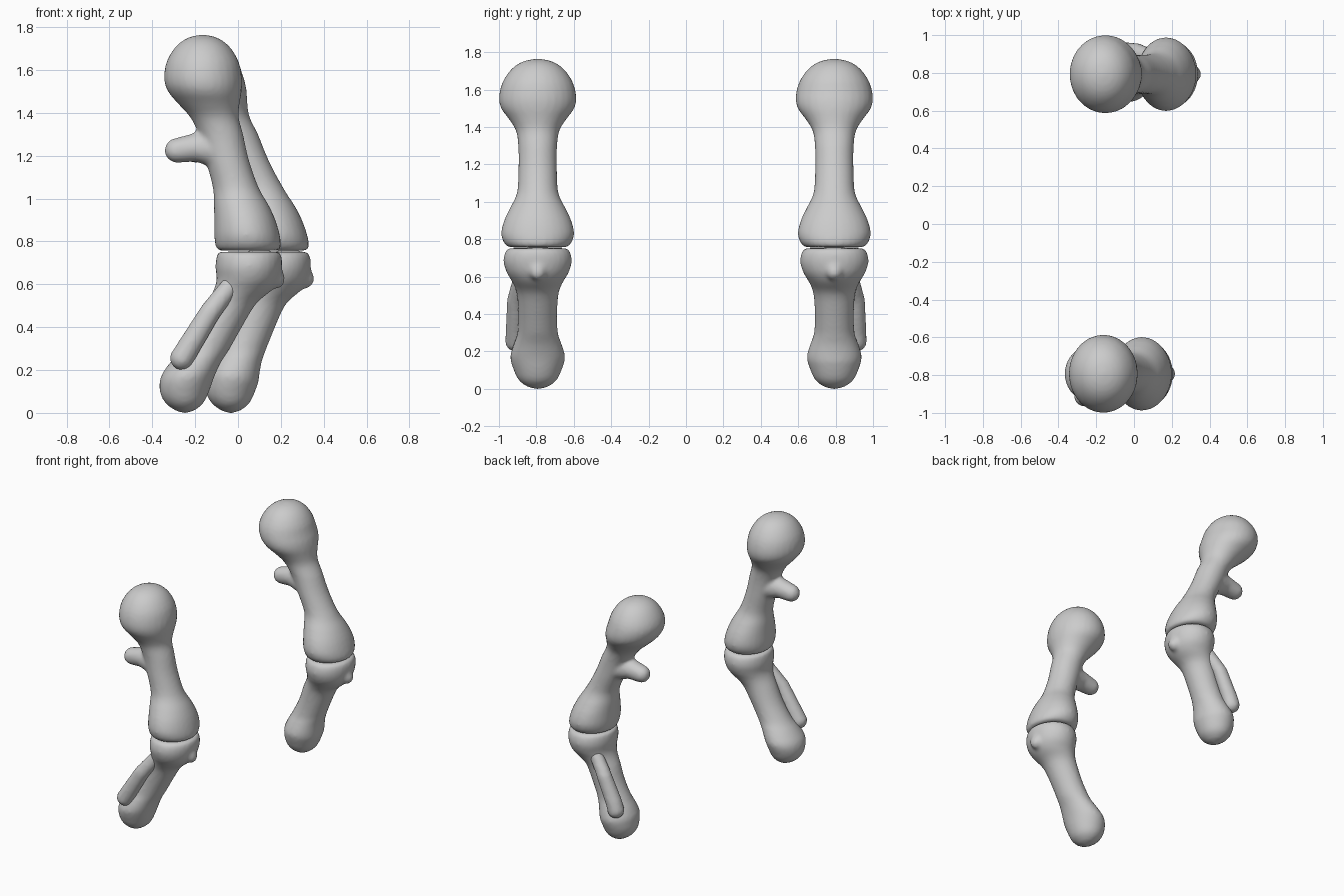
import bpy, bmesh, math
from mathutils import Vector, Matrix

if "Cube" in bpy.data.objects:
    bpy.data.objects.remove(bpy.data.objects["Cube"])

GREY = (0.6, 0.6, 0.6, 1)
bone = bpy.data.materials.new("bone_grey")
bone.use_nodes = True
bone.diffuse_color = GREY
bone.node_tree.nodes["Principled BSDF"].inputs["Base Color"].default_value = GREY

SIDES = 28
CENTRE_Y = 0.793

# Rows: height, centre x, half width in x, half depth in y
FEMUR = [
    (1.765, -.165, .01, .01), (1.75, -.165, .07, .08), (1.71, -.165, .125, .14),
    (1.64, -.165, .168, .188), (1.56, -.163, .182, .207), (1.5, -.155, .172, .196),
    (1.44, -.135, .142, .152), (1.38, -.11, .113, .116), (1.3, -.08, .104, .104),
    (1.18, -.05, .101, .103), (1.05, -.01, .107, .11), (.97, .015, .128, .147),
    (.9, .032, .143, .18), (.83, .042, .153, .196), (.78, .048, .153, .18),
    (.757, .05, .14, .155)]
TIBIA = [
    (.752, .05, .14, .155), (.73, .052, .152, .174), (.68, .05, .155, .183),
    (.62, .045, .145, .165), (.57, .02, .135, .135), (.51, -.03, .115, .112),
    (.4, -.09, .108, .104), (.3, -.15, .112, .108), (.24, -.195, .118, .128),
    (.17, -.235, .125, .147), (.1, -.25, .115, .128), (.045, -.25, .088, .1),
    (.012, -.248, .045, .055), (0, -.248, .01, .01)]
# Sideways shift of the rear limb at each height
SWING = [(0, .215), (.15, .215), (.3, .17), (.5, .14), (.8, .13),
         (1.05, .115), (1.3, .07), (1.45, .035), (1.6, 0)]


def swing(z, side):
    if side < 0 or z >= SWING[-1][0]:
        return 0
    for (z0, a), (z1, b) in zip(SWING, SWING[1:]):
        if z <= z1:
            return a + (b - a) * (z - z0) / (z1 - z0)


def smooth_rows(rows, steps=3):
    """Catmull-Rom interpolation between profile rows."""
    v = [Vector(r) for r in rows]
    out = []
    for i in range(len(v) - 1):
        p0, p1, p2, p3 = v[max(i - 1, 0)], v[i], v[i + 1], v[min(i + 2, len(v) - 1)]
        for s in range(steps):
            t = s / steps
            out.append(p1 + (p2 - p0) * (t / 2)
                       + (p0 * 2 - p1 * 5 + p2 * 4 - p3) * (t * t / 2)
                       + (p1 * 3 - p0 - p2 * 3 + p3) * (t ** 3 / 2))
    return out + [v[-1]]


def loft(bm, rows, side):
    """Stack of elliptical rings closed at both ends."""
    rings = []
    for z, x, rx, ry in smooth_rows(rows):
        ring = []
        for k in range(SIDES):
            a = math.tau * k / SIDES
            ring.append(bm.verts.new((x + swing(z, side) + rx * math.cos(a),
                                      side * CENTRE_Y + ry * math.sin(a), z)))
        rings.append(ring)
    for a, b in zip(rings, rings[1:]):
        for k in range(SIDES):
            n = (k + 1) % SIDES
            bm.faces.new((a[k], b[k], b[n], a[n]))
    bm.faces.new(rings[0])
    bm.faces.new(rings[-1][::-1])


def chain(bm, start, end, r0, r1, side, count=9):
    """Row of overlapping balls forming a tapered rod; y is outward distance."""
    for i in range(count):
        t = i / (count - 1)
        p = Vector(start).lerp(Vector(end), t)
        p.x += swing(p.z, side)
        p.y = side * (CENTRE_Y + p.y)
        bmesh.ops.create_icosphere(bm, subdivisions=3, radius=r0 + (r1 - r0) * t,
                                   matrix=Matrix.Translation(p))


def finish(bm, name, relax):
    """Fuse the pieces of one bone into a single organic skin."""
    bmesh.ops.recalc_face_normals(bm, faces=bm.faces)
    mesh = bpy.data.meshes.new(name)
    bm.to_mesh(mesh)
    bm.free()
    mesh.materials.append(bone)
    obj = bpy.data.objects.new(name, mesh)
    bpy.context.collection.objects.link(obj)
    fuse = obj.modifiers.new("fuse", 'REMESH')
    fuse.mode = 'VOXEL'
    fuse.voxel_size = 0.013
    fuse.use_smooth_shade = True
    soft = obj.modifiers.new("soften", 'SMOOTH')
    soft.factor = 0.5
    soft.iterations = relax


for side, label in ((-1, "front"), (1, "rear")):
    # Thigh bone with its ball head and side stub
    bm = bmesh.new()
    loft(bm, FEMUR, side)
    chain(bm, (-.07, 0, 1.23), (-.19, 0, 1.24), .095, .068, side)
    chain(bm, (-.19, 0, 1.24), (-.285, 0, 1.225), .068, .058, side)
    finish(bm, label + "_thigh_bone", 5)

    # Shin bone with the knob below the knee
    bm = bmesh.new()
    loft(bm, TIBIA, side)
    chain(bm, (.1, 0, .67), (.175, 0, .625), .1, .045, side)
    finish(bm, label + "_shin_bone", 4)

    # Thin outer bone beside the shin
    bm = bmesh.new()
    chain(bm, (-.03, .085, .6), (-.13, .115, .47), .045, .05, side)
    chain(bm, (-.13, .115, .47), (-.262, .118, .255), .05, .056, side, 14)
    finish(bm, label + "_outer_shin_bone", 3)
